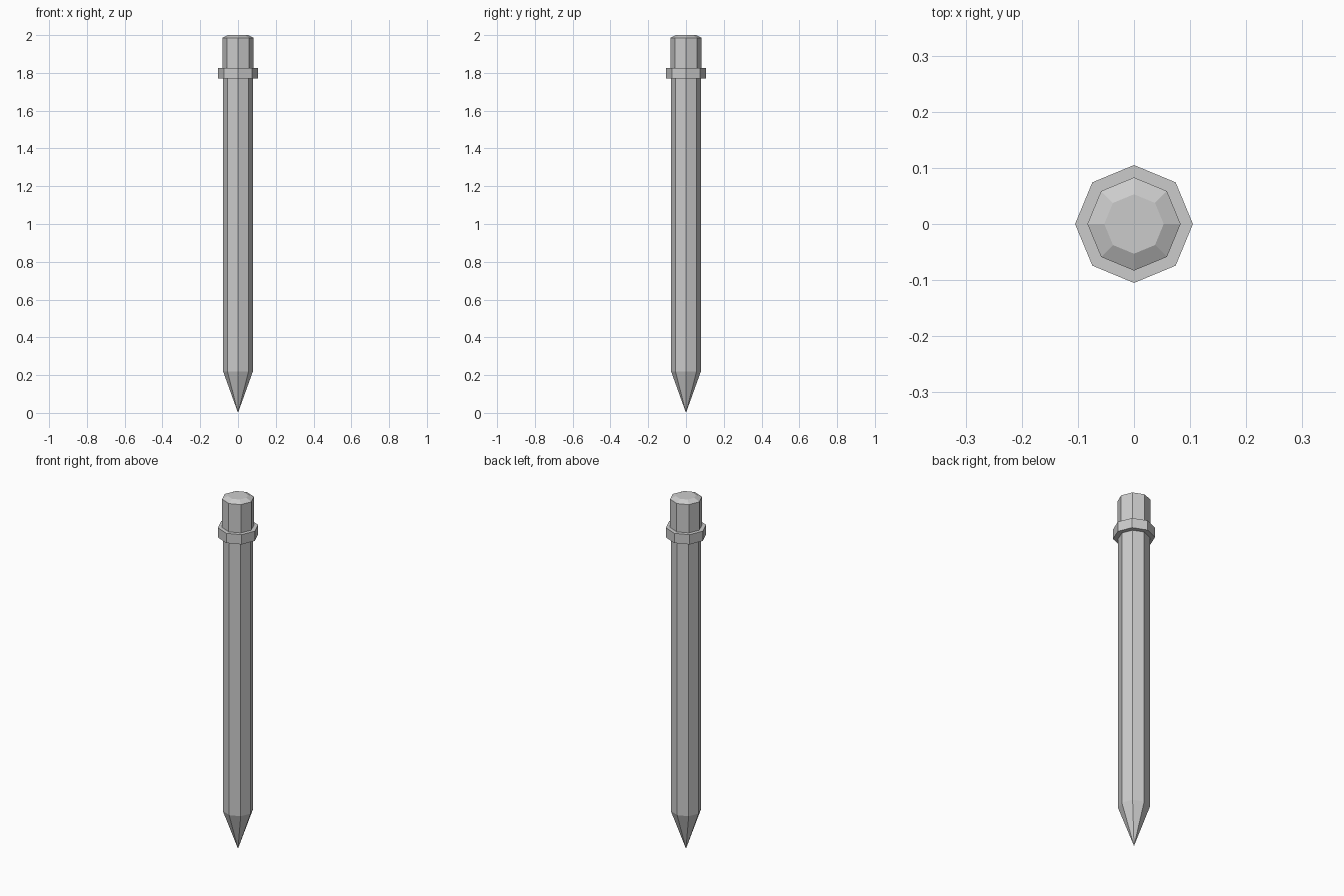
import bpy
import bmesh
from math import cos, sin, tau

cube = bpy.data.objects.get("Cube")
if cube:
    bpy.data.objects.remove(cube, do_unlink=True)

SIDES = 8
grey = bpy.data.materials.new("plain_grey")
grey.use_nodes = True
colour = (0.6, 0.6, 0.6, 1)
grey.diffuse_color = colour
grey.node_tree.nodes["Principled BSDF"].inputs["Base Color"].default_value = colour


def turned_part(name, profile):
    """Closed octagonal solid from (radius, z) pairs, bottom to top; radius 0 is a point."""
    bm = bmesh.new()
    rings = []
    for r, z in profile:
        count = SIDES if r > 0 else 1
        rings.append([bm.verts.new((r * cos(tau * i / SIDES), r * sin(tau * i / SIDES), z))
                      for i in range(count)])
    for low, high in zip(rings, rings[1:]):
        for i in range(SIDES):
            j = (i + 1) % SIDES
            if len(low) == 1:
                bm.faces.new((low[0], high[j], high[i]))
            else:
                bm.faces.new((low[i], low[j], high[j], high[i]))
    for ring in (rings[0], rings[-1]):
        if len(ring) > 1:
            bm.faces.new(ring)
    bmesh.ops.recalc_face_normals(bm, faces=bm.faces[:])
    mesh = bpy.data.meshes.new(name)
    bm.to_mesh(mesh)
    bm.free()
    mesh.materials.append(grey)
    obj = bpy.data.objects.new(name, mesh)
    bpy.context.collection.objects.link(obj)
    return obj


# Shaft with its sharpened tip
turned_part("pointed_shaft", [(0, 0), (0.079, 0.22), (0.079, 1.78)])
# Wide band near the top
turned_part("collar_band", [(0.105, 1.77), (0.105, 1.825)])
# Bevelled end cap
turned_part("end_cap", [(0.083, 1.78), (0.083, 1.985), (0.053, 2.0)])
